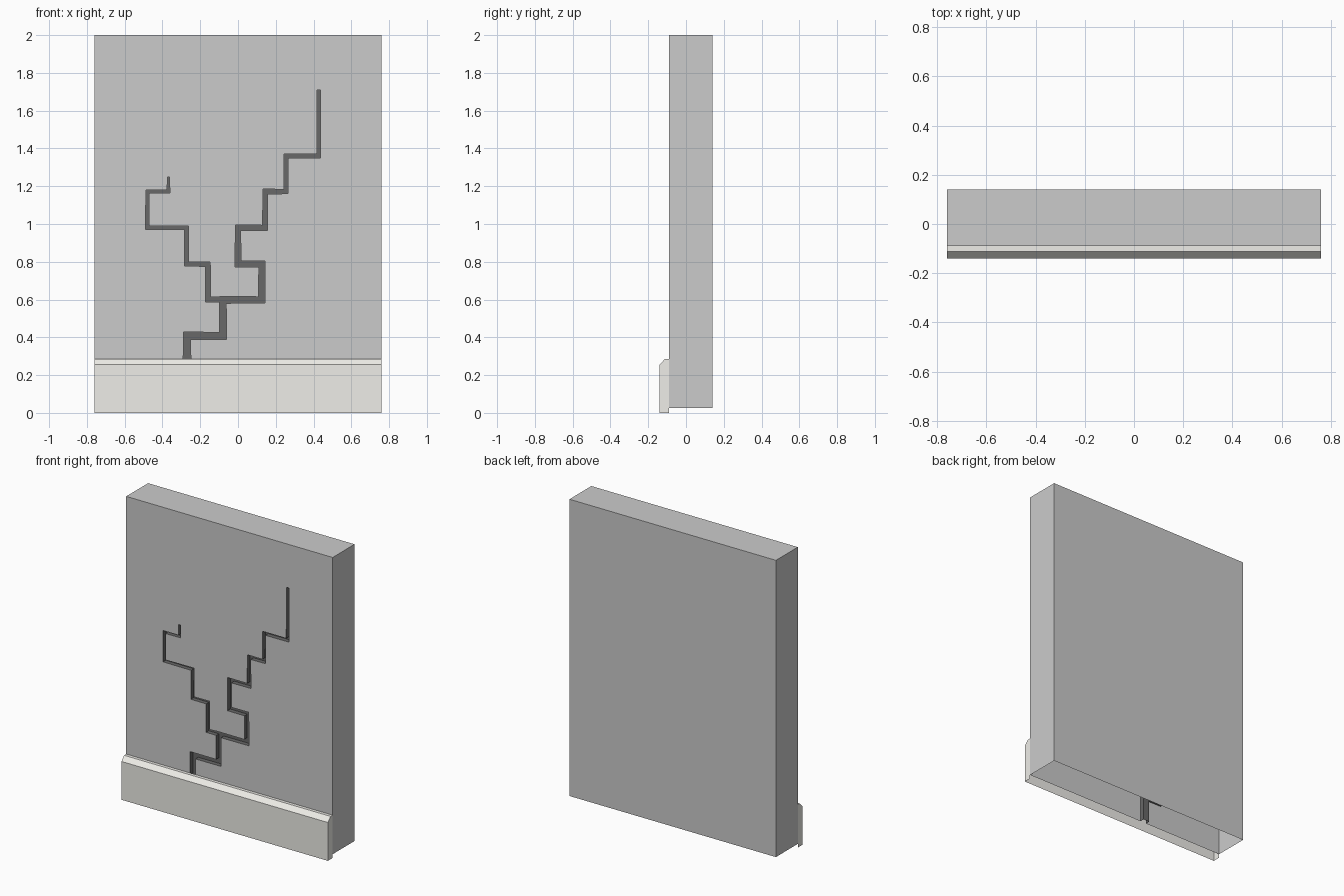
import bpy, bmesh
from mathutils import Vector

if "Cube" in bpy.data.objects:
    bpy.data.objects.remove(bpy.data.objects["Cube"])

HALF_W = 0.76
FRONT, BACK = -0.09, 0.14
WALL_Z, TOP_Z = 0.025, 2.0


def material(name, rgb):
    m = bpy.data.materials.new(name)
    m.diffuse_color = (*rgb, 1)
    m.use_nodes = True
    m.node_tree.nodes["Principled BSDF"].inputs["Base Color"].default_value = m.diffuse_color
    return m


def make_object(name, bm):
    bmesh.ops.recalc_face_normals(bm, faces=bm.faces)
    me = bpy.data.meshes.new(name)
    bm.to_mesh(me)
    bm.free()
    ob = bpy.data.objects.new(name, me)
    bpy.context.collection.objects.link(ob)
    return ob


def crack_cutter(name, path, w0, w1, depth):
    """Mitred, tapering ribbon along a stepped path, extruded into the wall."""
    pts = [Vector(p) for p in path]
    n = len(pts)
    left, right = [], []
    for i, p in enumerate(pts):
        dirs = []
        if i > 0:
            dirs.append((p - pts[i - 1]).normalized())
        if i < n - 1:
            dirs.append((pts[i + 1] - p).normalized())
        # right-angle corners: the mitre is the sum of both side normals
        side = sum((Vector((-d.y, d.x)) for d in dirs), Vector((0, 0)))
        half = (w0 + (w1 - w0) * i / (n - 1)) / 2
        left.append(p + side * half)
        right.append(p - side * half)
    bm = bmesh.new()
    rings = []
    for l, r in zip(left, right):
        rings.append([bm.verts.new((q.x, y, q.y)) for q, y in
                      ((l, FRONT - 0.05), (r, FRONT - 0.05),
                       (r, FRONT + depth), (l, FRONT + depth))])
    for a, b in zip(rings, rings[1:]):
        for k in range(4):
            j = (k + 1) % 4
            bm.faces.new((a[k], a[j], b[j], b[k]))
    bm.faces.new(rings[0])
    bm.faces.new(rings[-1])
    ob = make_object(name, bm)
    ob.hide_render = True
    return ob


# wall block
bm = bmesh.new()
bmesh.ops.create_cube(bm, size=1)
for v in bm.verts:
    v.co = (v.co.x * 2 * HALF_W,
            (FRONT + BACK) / 2 + v.co.y * (BACK - FRONT),
            (WALL_Z + TOP_Z) / 2 + v.co.z * (TOP_Z - WALL_Z))
wall = make_object("wall", bm)

# stepped cracks: main one rising to the right, branch to the left
main = [(-0.15, 0.0), (-0.15, 0.21), (-0.27, 0.21), (-0.27, 0.408),
        (-0.08, 0.408), (-0.08, 0.598), (0.126, 0.598), (0.126, 0.788),
        (0.0, 0.788), (0.0, 0.98), (0.144, 0.98), (0.144, 1.172),
        (0.254, 1.172), (0.254, 1.36), (0.428, 1.36), (0.428, 1.71)]
branch = [(-0.078, 0.6), (-0.159, 0.6), (-0.159, 0.788), (-0.272, 0.788),
          (-0.272, 0.98), (-0.48, 0.98), (-0.48, 1.172), (-0.368, 1.172),
          (-0.368, 1.25)]
cutters = [crack_cutter("main_crack_cutter", main, 0.044, 0.018, 0.03),
           crack_cutter("branch_crack_cutter", branch, 0.028, 0.012, 0.028)]
for c in cutters:
    mod = wall.modifiers.new(c.name, 'BOOLEAN')
    mod.operation = 'DIFFERENCE'
    mod.solver = 'EXACT'
    mod.object = c
dg = bpy.context.evaluated_depsgraph_get()
cut = bpy.data.meshes.new_from_object(wall.evaluated_get(dg))
wall.modifiers.clear()
wall.data = cut
for c in cutters:
    bpy.data.objects.remove(c)

# open underside, dark crack faces
cut.materials.clear()
cut.materials.append(material("plaster", (0.8, 0.8, 0.8)))
cut.materials.append(material("crack_dark", (0.14, 0.14, 0.14)))
bm = bmesh.new()
bm.from_mesh(cut)
bottom = [f for f in bm.faces if all(v.co.z < WALL_Z + 0.001 for v in f.verts)]
bmesh.ops.delete(bm, geom=bottom, context='FACES')
for f in bm.faces:
    y = f.calc_center_median().y
    f.material_index = 1 if FRONT + 0.001 < y < FRONT + 0.05 else 0
    f.smooth = False
bm.to_mesh(cut)
bm.free()

# skirting board with bevelled top, open at back and underside
profile = [(FRONT, 0.0), (-0.14, 0.0), (-0.14, 0.255), (-0.112, 0.285), (FRONT, 0.285)]
bm = bmesh.new()
ends = [[bm.verts.new((x, y, z)) for y, z in profile] for x in (-HALF_W, HALF_W)]
for e in ends:
    bm.faces.new(e)
for k in range(1, 4):
    bm.faces.new((ends[0][k], ends[0][k + 1], ends[1][k + 1], ends[1][k]))
skirting = make_object("skirting_board", bm)
skirting.data.materials.append(material("skirting_paint", (0.86, 0.85, 0.81)))
